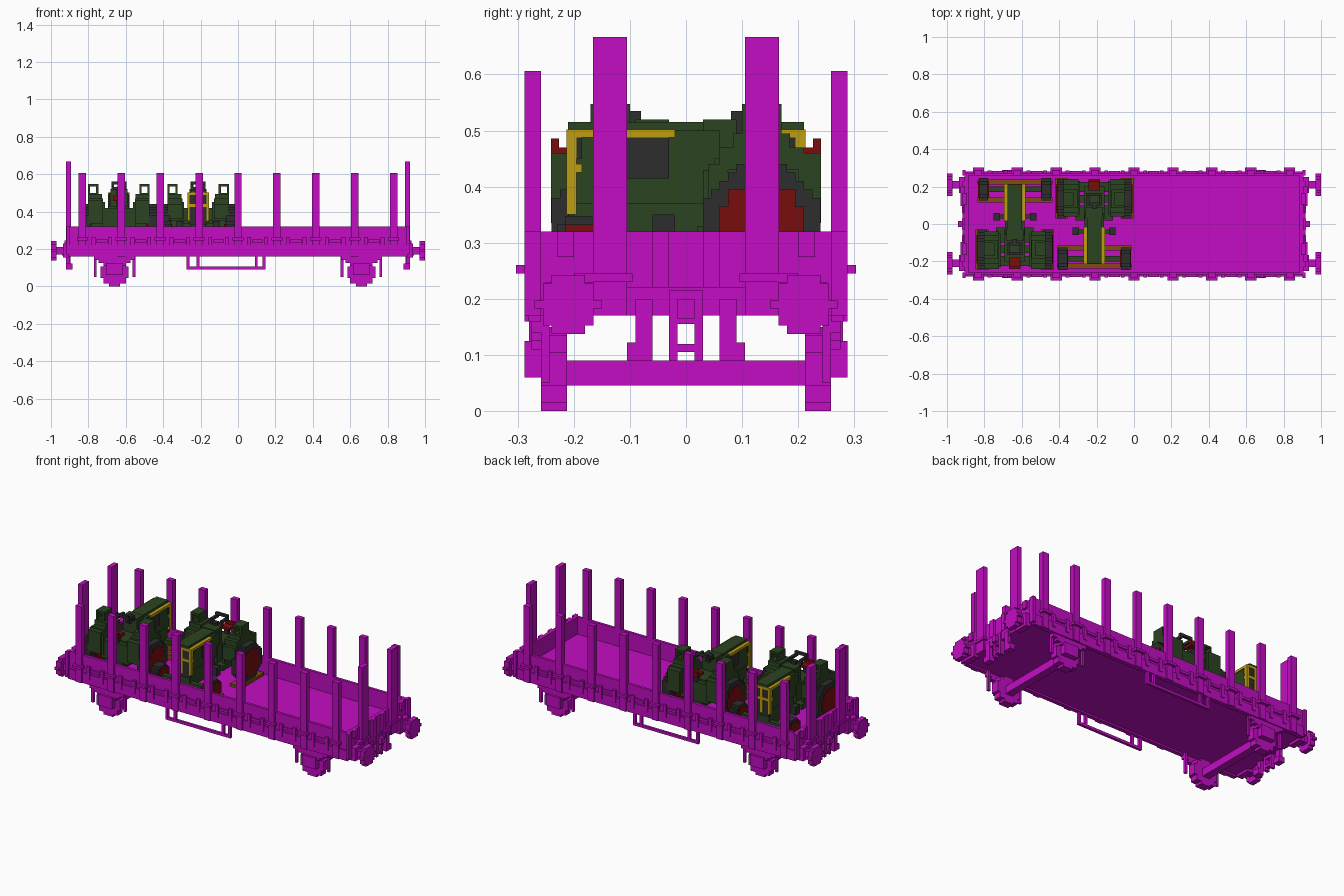
import bpy, bmesh, math
from mathutils import Matrix

cube = bpy.data.objects.get("Cube")
if cube:
    bpy.data.objects.remove(cube)

V = 0.015  # block step


def material(name, red, green, blue):
    m = bpy.data.materials.new(name)
    m.use_nodes = True
    m.diffuse_color = (red, green, blue, 1)
    bsdf = next(n for n in m.node_tree.nodes if n.type == 'BSDF_PRINCIPLED')
    bsdf.inputs["Base Color"].default_value = m.diffuse_color
    return m


MAGENTA = material("magenta", .54, .004, .54)
GREEN = material("dark green", .024, .056, .015)
DARK = material("charcoal", .027, .027, .028)
RED = material("deep red", .19, .004, .004)
YELLOW = material("yellow", .52, .34, .005)
BROWN = material("wood brown", .22, .07, .006)


def finish(name, bm, mat):
    bmesh.ops.recalc_face_normals(bm, faces=bm.faces)
    mesh = bpy.data.meshes.new(name)
    bm.to_mesh(mesh)
    bm.free()
    mesh.materials.append(mat)
    ob = bpy.data.objects.new(name, mesh)
    bpy.context.collection.objects.link(ob)
    return ob


def blocks(name, mat, *boxes, mx=False, my=False):
    """Boxes given as x0,x1,y0,y1,z0,z1, optionally mirrored in x and y."""
    bm = bmesh.new()
    for x0, x1, y0, y1, z0, z1 in boxes:
        size = Matrix.Diagonal((x1 - x0, y1 - y0, z1 - z0, 1))
        for sx in ((1, -1) if mx else (1,)):
            for sy in ((1, -1) if my else (1,)):
                mid = (sx * (x0 + x1) / 2, sy * (y0 + y1) / 2, (z0 + z1) / 2)
                bmesh.ops.create_cube(bm, size=1, matrix=Matrix.Translation(mid) @ size)
    return finish(name, bm, mat)


def across(half, *rest):
    """Box centred on x = 0."""
    return (-half, half, *rest)


def along(half, *rest):
    """Box through x0,x1 centred on y = 0."""
    x0, x1, *zs = rest
    return (x0, x1, -half, half, *zs)


def stepped_discs(name, mat, axis, x, ys, z, rows, depth):
    """Blocky wheels at +x and -x, extruded from a stair-step circle."""
    r = rows * V / 2
    side = []
    for i in range(rows):
        h = i * V - r
        w = max(1, round(math.sqrt(r * r - (h + V / 2) ** 2) / V)) * V
        if side and side[-1][0] == w:
            side.pop()
            side.append((w, h + V))
        else:
            side += [(w, h), (w, h + V)]
    outline = side + [(-w, h) for w, h in reversed(side)]
    bm = bmesh.new()
    for cx in (x, -x):
        for cy in ys:
            if axis == 'x':
                pts = [(cx - depth / 2, cy + a, z + b) for a, b in outline]
                move = (depth, 0, 0)
            else:
                pts = [(cx + a, cy - depth / 2, z + b) for a, b in outline]
                move = (0, depth, 0)
            face = bm.faces.new([bm.verts.new(p) for p in pts])
            ext = bmesh.ops.extrude_face_region(bm, geom=[face], use_keep_orig=True)
            verts = [v for v in ext["geom"] if isinstance(v, bmesh.types.BMVert)]
            bmesh.ops.translate(bm, vec=move, verts=verts)
    return finish(name, bm, mat)


# Wagon body: deck, boards and sills
FLOOR, TOP, END = .22, .32, .905
blocks("deck", MAGENTA, across(.9, -.27, .27, .17, FLOOR))
blocks("side_boards", MAGENTA, across(END, .258, .274, .16, TOP),
       across(END, .27, .281, .16, FLOOR), my=True)
blocks("end_boards", MAGENTA, along(.26, .885, END, .17, TOP),
       along(.24, .9, .915, .17, FLOOR), mx=True)

# Side stakes with their clamps, and latches between them
stake_x = [.208 * i for i in range(-4, 5)]
blocks("side_stakes", MAGENTA, *[(x - .02, x + .02, .258, .288, .16, .606) for x in stake_x], my=True)
blocks("stake_clamps", MAGENTA, *[(x - .03, x + .03, .27, .303, .245, .26) for x in stake_x], my=True)
gaps = [x + .104 for x in stake_x[:-1]]
blocks("latch_posts", MAGENTA, *[(x + d - .01, x + d + .01, .27, .286, .19, .265)
                                 for x in gaps for d in (-.044, .044)], my=True)
blocks("latch_bars", MAGENTA, *[(x - .03, x + .03, .27, .283, .235, .25) for x in gaps], my=True)

# End stakes, clamps and corner posts
blocks("end_stakes", MAGENTA, (.893, .92, .105, .166, .17, .667), mx=True, my=True)
blocks("end_clamps", MAGENTA, (.9, .928, .095, .2, .23, .245), (.9, .918, .2, .23, .275, TOP),
       (.9, .918, .03, .06, FLOOR, TOP), (.9, .918, .258, .288, .17, TOP), mx=True, my=True)

# Buffers
stepped_discs("buffer_plates", MAGENTA, 'x', .985, (-.21, .21), .19, 7, .03)
blocks("buffer_shafts", MAGENTA, (.9, .975, .19, .23, .17, .21),
       (.9, .935, .165, .25, .155, .23), mx=True, my=True)

# Coupling frame and hanging hoses at each end
blocks("coupling_sides", MAGENTA, (.895, .92, .015, .03, .09, .215), mx=True, my=True)
blocks("coupling_bars", MAGENTA, *[along(.03, .895, .92, z, z + V) for z in (.105, .155, .2)], mx=True)
blocks("coupling_hook", MAGENTA, along(V, .91, .94, .165, .2), mx=True)
blocks("end_hoses", MAGENTA, (.9, .92, .06, .09, .09, .2), (.885, .92, .06, .105, .09, .122),
       mx=True, my=True)

# Running gear
WX = .66
stepped_discs("rail_wheels", MAGENTA, 'y', WX, (-.235, .235), .075, 10, .046)
blocks("axles", MAGENTA, along(.22, WX - .022, WX + .022, .046, .09), mx=True)
blocks("axle_boxes", MAGENTA, (WX - .045, WX + .045, .25, .288, .06, .125), mx=True, my=True)
blocks("leaf_springs", MAGENTA, *[(WX - .06 - i * .025, WX + .06 + i * .025, .25, .275, .11 + i * V, .13 + i * V)
                                  for i in range(3)], mx=True, my=True)
blocks("spring_hangers", MAGENTA, *[(x - .007, x + .007, .243, .258, .05, .17)
                                    for x in (WX - .104, WX + .104)], mx=True, my=True)

# Step frames under the sills
blocks("step_rails", MAGENTA, (-.275, .147, .265, .28, .09, .105), my=True)
blocks("step_hangers", MAGENTA, *[(x, x + V, .265, .28, .09, .17)
                                  for x in (-.275, -.222, .09, .132)], my=True)

# Tractor body, facing -y: chassis, hood, dash and axle beams
tractor = []
tractor.append(blocks("tractor_chassis", GREEN, across(.04, -.2, .21, .27, .39),
                      across(.055, .03, .2, .29, .43), across(.16, .115, .155, .315, .355),
                      across(.15, -.2, -.17, .275, .3), across(.09, .17, .225, .31, .42)))
tractor.append(blocks("tractor_hood", GREEN, across(.052, -.203, .06, .37, .5),
                      across(.038, -.21, .07, .5, .515), across(.045, .03, .09, .43, .52)))

# Hood trim and grille
FRONT = -.213
tractor.append(blocks("hood_stripe", YELLOW, across(.058, FRONT, -.02, .488, .502)))
tractor.append(blocks("grille", DARK, across(.047, -.209, -.2, .33, .488)))
tractor.append(blocks("grille_bars", YELLOW, across(.058, FRONT, -.185, .425, .44),
                      across(.007, FRONT, -.2, .35, .49)))
tractor.append(blocks("grille_edges", YELLOW, (.045, .058, FRONT, -.195, .35, .49), mx=True))
tractor.append(blocks("engine_openings", DARK, (.05, .057, -.105, -.03, .415, .488),
                      (.05, .057, -.203, -.185, .45, .488), mx=True))

# Foot rests
tractor.append(blocks("foot_rests", GREEN, (.04, .09, -.05, -.03, .31, .34),
                      (.05, .1, .02, .1, .3, .33), mx=True))
tractor.append(blocks("foot_pedals", DARK, (.08, .115, -.06, -.02, .3, .35), mx=True))

# Fenders stepping around the rear wheels, with square hoops on top
tractor.append(blocks("fenders", GREEN, (.085, .165, .06, .21, .43, .47), (.09, .165, .085, .185, .47, .495),
                      (.085, .165, .2, .241, .335, .46), (.085, .165, .04, .075, .36, .44),
                      (.075, .09, .05, .23, .33, .45), mx=True))
tractor.append(blocks("hoop_posts", GREEN, *[(x, x + .012, .1, .17, .49, .547) for x in (.11, .153)], mx=True))
tractor.append(blocks("hoop_bars", GREEN, *[(.11, .165, .1, .17, z, z + .012) for z in (.488, .535)], mx=True))

# Seat and steering wheel
tractor.append(blocks("seat", RED, across(.03, .18, .241, .456, .47), across(.03, .226, .241, .47, .486)))
tractor.append(blocks("seat_post", DARK, across(.012, .19, .215, .41, .456)))
tractor.append(blocks("steering_wheel", DARK, across(.012, .08, .11, .49, .535),
                      across(.04, .1, .115, .515, .53), across(.04, .15, .165, .545, .56)))
tractor.append(blocks("steering_rim_sides", DARK, (.025, .04, .1, .165, .53, .545), mx=True))

# Wheels: tyres with red hubs
for end, x, y, z, rows in (("rear", .175, .135, .335, 14), ("front", .168, -.185, .288, 8)):
    tractor.append(stepped_discs(end + "_tyres", DARK, 'x', x, (y,), z, rows, .05))
    tractor.append(stepped_discs(end + "_hubs", RED, 'x', x, (y,), z, round(rows * .7), .058))

# Wooden chocks on the deck
tractor.append(blocks("wood_beams", BROWN, *[across(.2, y, y + .028, FLOOR, .25) for y in (-.239, -.142)]))
tractor.append(blocks("wood_pads", BROWN, (.14, .21, .03, .245, FLOOR, .236), mx=True))

# Second tractor turned the other way
for ob in tractor:
    twin = ob.copy()
    bpy.context.collection.objects.link(twin)
    twin.name = "second_" + ob.name
    ob.location.x = -.213
    twin.location.x = -.637
    twin.rotation_euler.z = math.pi
